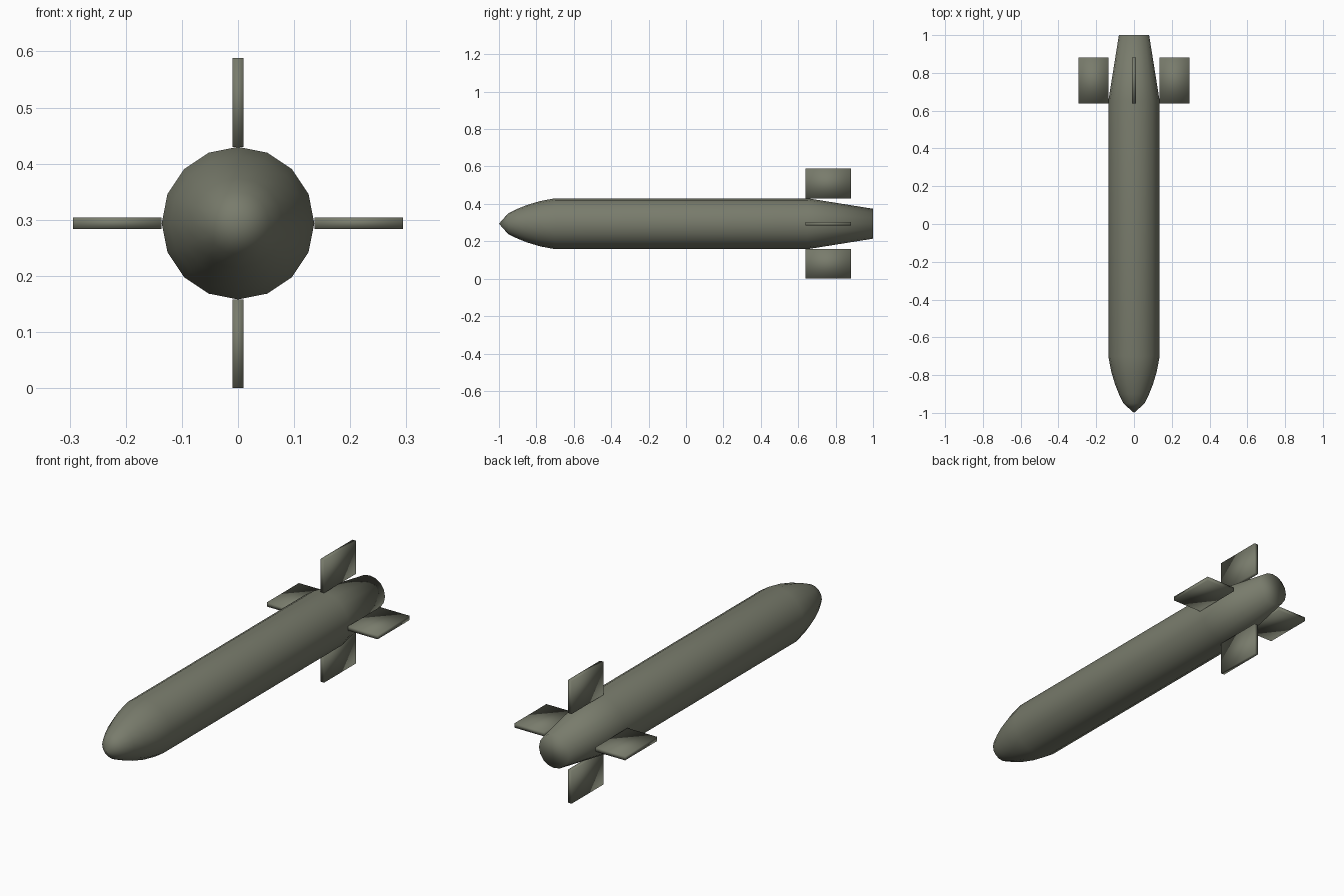
import bpy, bmesh, math
from mathutils import Matrix, Vector

if "Cube" in bpy.data.objects:
    bpy.data.objects.remove(bpy.data.objects["Cube"])

CZ, SIDES = 0.294, 16

olive = bpy.data.materials.new("olive_paint")
olive.diffuse_color = (0.19, 0.2, 0.15, 1)
olive.use_nodes = True
olive.node_tree.nodes["Principled BSDF"].inputs["Base Color"].default_value = olive.diffuse_color


def finish(name, bm):
    bmesh.ops.recalc_face_normals(bm, faces=bm.faces)
    for f in bm.faces:
        f.smooth = True
    me = bpy.data.meshes.new(name)
    bm.to_mesh(me)
    bm.free()
    me.materials.append(olive)
    ob = bpy.data.objects.new(name, me)
    bpy.context.collection.objects.link(ob)
    return ob


# Body: 16-sided lathe along y, as (y, radius)
profile = [(-0.95, 0.056), (-0.9, 0.08), (-0.85, 0.1), (-0.78, 0.121),
           (-0.7, 0.136), (0.65, 0.136), (1.0, 0.08)]
bm = bmesh.new()
rings = []
for y, r in profile:
    rings.append([bm.verts.new((r * math.sin(a), y, CZ + r * math.cos(a)))
                  for a in (2 * math.pi * i / SIDES for i in range(SIDES))])
for lo, hi in zip(rings, rings[1:]):
    for i in range(SIDES):
        j = (i + 1) % SIDES
        bm.faces.new((lo[i], lo[j], hi[j], hi[i]))
# Pointed nose and flat tail cap
tip = bm.verts.new((0, -1, CZ))
for i in range(SIDES):
    bm.faces.new((tip, rings[0][(i + 1) % SIDES], rings[0][i]))
bm.faces.new(rings[-1])
finish("body", bm)

# Four square tail fins around the axis
for k, side in enumerate(("top", "right", "bottom", "left")):
    bm = bmesh.new()
    bmesh.ops.create_cube(bm, size=1)
    bm.transform(Matrix.Translation((0, 0, CZ))
                 @ Matrix.Rotation(k * math.pi / 2, 4, 'Y')
                 @ Matrix.Translation((0, 0.76, 0.215))
                 @ Matrix.Diagonal(Vector((0.02, 0.243, 0.158, 1))))
    finish("tail_fin_" + side, bm)
